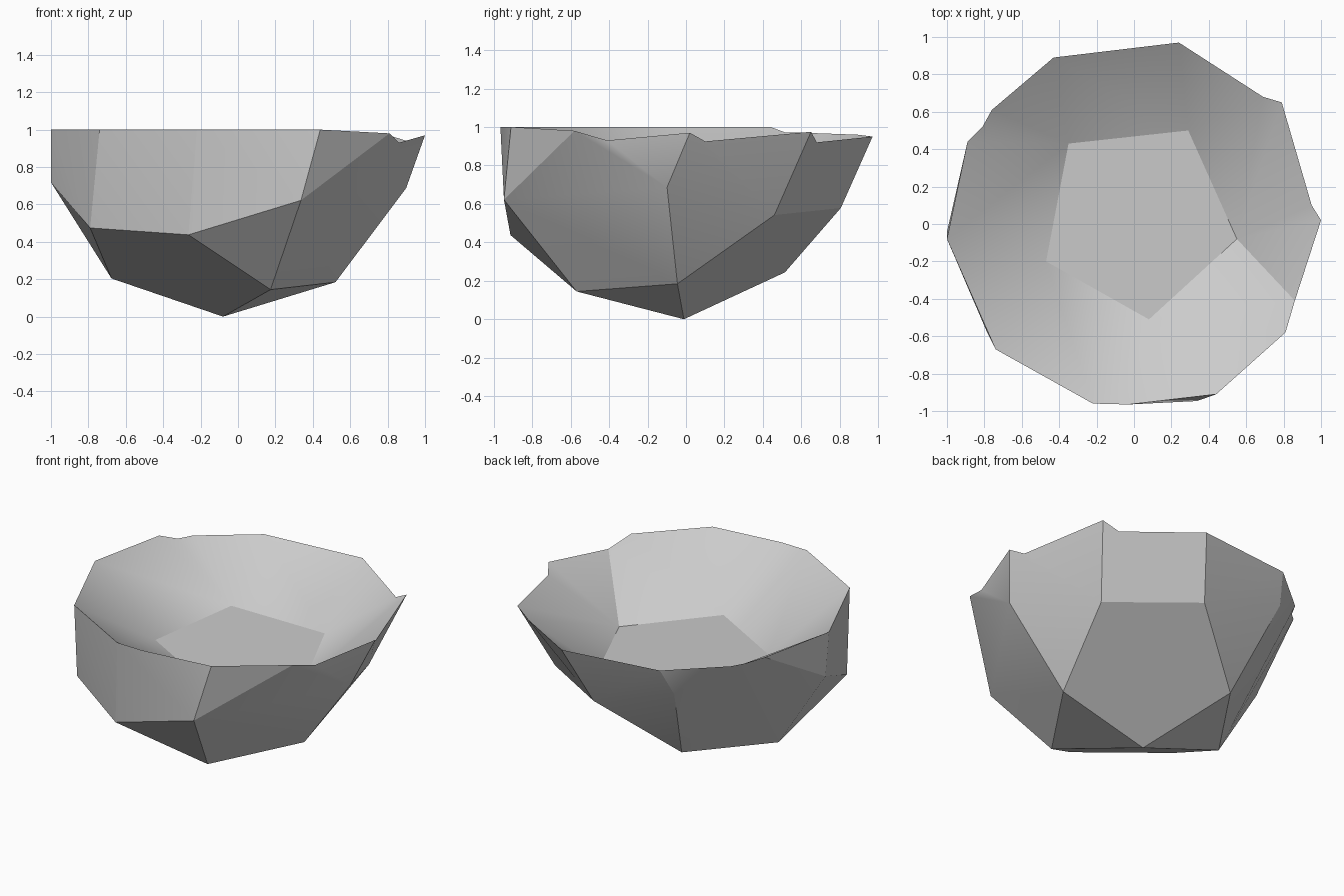
import bpy
import bmesh
import math
from itertools import product
from mathutils import Vector
from mathutils.geometry import intersect_point_line

cube = bpy.data.objects.get("Cube")
if cube:
    bpy.data.objects.remove(cube, do_unlink=True)

# Stone colour
stone = bpy.data.materials.new("grey_stone")
stone.use_nodes = True
grey = (0.6, 0.6, 0.6, 1)
stone.diffuse_color = grey
stone.node_tree.nodes["Principled BSDF"].inputs["Base Color"].default_value = grey

# Tilted frame of the faceted ball that forms the underside
EDGE = 0.63
PHI = (1 + math.sqrt(5)) / 2
CENTRE = Vector((-0.066, -0.097, 1.016))
UP = Vector((0.014, -0.085, 1)).normalized()
SIDE = Vector((0.55, 0.83, 0.063)).normalized()
ACROSS = SIDE.cross(UP).normalized()


def lower_ball_points():
    """Lower half of a ball made of pentagons and triangles."""
    a, b, c = EDGE / 2, EDGE * PHI / 2, EDGE * PHI * PHI / 2
    local = [(0, 0, -EDGE * PHI)]
    for s, t in product((-1, 1), repeat=2):
        local += [(s * a, t * b, -c), (s * c, t * a, -b), (s * b, t * c, -a)]
    points = [CENTRE + SIDE * x + ACROSS * y + UP * z for x, y, z in local]
    for p in points:
        p.x = max(p.x, -1)
        p.z = max(p.z, 0)
    return points


# Rim corners, small chips in the rim, and the inner floor
RIM = [(-1, -.08, 1), (-.74, -.67, 1), (-.22, -.96, 1), (-.03, -.965, 1),
       (.44, -.91, 1), (.81, -.58, .98), (1, .02, .97), (.79, .65, .975),
       (.24, .97, .95), (-.43, .89, .96), (-.76, .61, .97), (-.89, .44, 1)]
CHIPS = [(.86, -.41, .93), (.95, .1, .925), (.69, .68, .92), (-.81, .52, .97)]
FLOOR = [(-.47, -.2, .66), (.08, -.51, .66), (.55, -.08, .62),
         (.29, .5, .64), (-.35, .43, .68)]
ANCHORS = [RIM[0], RIM[2], CHIPS[0], CHIPS[2], RIM[9]]

bm = bmesh.new()

# Outer shell
for p in lower_ball_points():
    bm.verts.new(p)
rim = {bm.verts.new(p) for p in RIM}
bmesh.ops.convex_hull(bm, input=bm.verts[:])
bm.normal_update()
cap = [f for f in bm.faces if f.normal.z > 0.3 and all(v in rim for v in f.verts)]
bmesh.ops.delete(bm, geom=cap, context='FACES')
bmesh.ops.delete(bm, geom=[v for v in bm.verts if not v.link_faces], context='VERTS')


def rim_edges():
    return [e for e in bm.edges if e.is_boundary]


# Chipped rim
for chip in map(Vector, CHIPS):
    def gap(e):
        hit, t = intersect_point_line(chip, e.verts[0].co, e.verts[1].co)
        t = min(max(t, 0.05), 0.95)
        return (e.verts[0].co.lerp(e.verts[1].co, t) - chip).length, t
    edge = min(rim_edges(), key=lambda e: gap(e)[0])
    new_vert = bmesh.utils.edge_split(edge, edge.verts[0], gap(edge)[1])[1]
    new_vert.co = chip

# Inner floor and sloping walls
loop = sorted({v for e in rim_edges() for v in e.verts},
              key=lambda v: math.atan2(v.co.y, v.co.x))
floor = [bm.verts.new(p) for p in FLOOR]
bm.faces.new(floor)
starts = [min(range(len(loop)), key=lambda k: (loop[k].co - Vector(p)).length)
          for p in ANCHORS]
for i in range(len(floor)):
    j = (i + 1) % len(floor)
    k = starts[i]
    while k != starts[j]:
        after = (k + 1) % len(loop)
        bm.faces.new((floor[i], loop[k], loop[after]))
        k = after
    bm.faces.new((floor[i], loop[k], floor[j]))

bmesh.ops.recalc_face_normals(bm, faces=bm.faces[:])
mesh = bpy.data.meshes.new("faceted_bowl")
bm.to_mesh(mesh)
bm.free()
mesh.materials.append(stone)
bowl = bpy.data.objects.new("faceted_bowl", mesh)
bpy.context.scene.collection.objects.link(bowl)

# Soft blends within a facet, crisp edges between facets
bpy.ops.object.select_all(action='DESELECT')
bowl.select_set(True)
bpy.context.view_layer.objects.active = bowl
bpy.ops.object.shade_smooth_by_angle(angle=math.radians(24))
